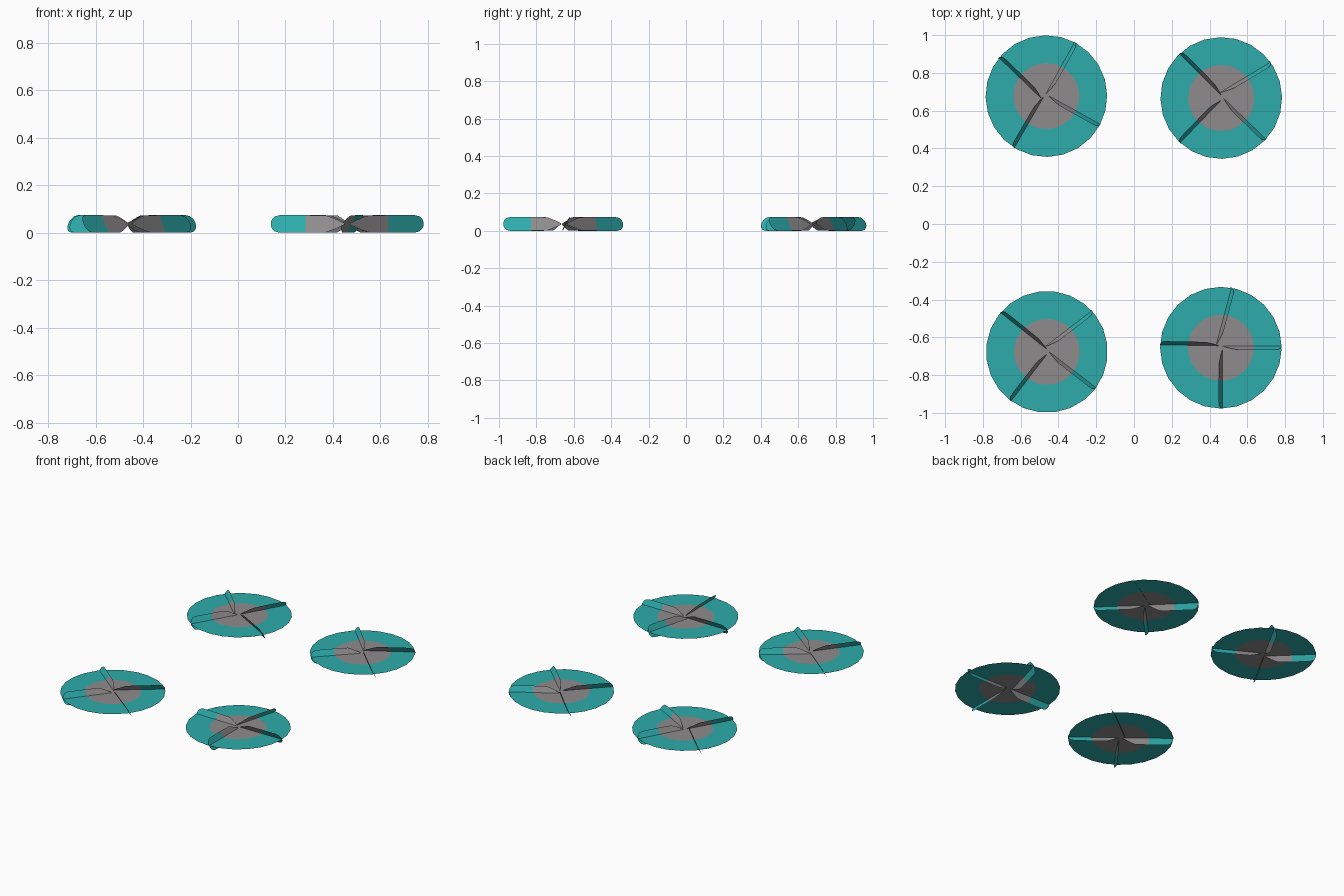
import bpy, bmesh, math

if "Cube" in bpy.data.objects:
    bpy.data.objects.remove(bpy.data.objects["Cube"])

R, HUB, Z = 0.322, 0.175, 0.037      # disc radius, grey radius, disc height
TILT = math.radians(28)              # blade lean away from vertical


def material(name, col):
    m = bpy.data.materials.new(name)
    m.diffuse_color = (*col, 1)
    m.use_nodes = True
    m.node_tree.nodes["Principled BSDF"].inputs["Base Color"].default_value = m.diffuse_color
    return m


MATS = [material("teal", (0.027, 0.41, 0.41)), material("grey", (0.27, 0.26, 0.26))]


def finish(bm, name, loc, rot):
    me = bpy.data.meshes.new(name)
    bm.to_mesh(me)
    bm.free()
    for m in MATS:
        me.materials.append(m)
    ob = bpy.data.objects.new(name, me)
    ob.location = loc
    ob.rotation_euler.z = math.radians(rot)
    bpy.context.collection.objects.link(ob)


# spinning disc: flat sheet with grey centre and teal rim
def disc(name, loc, rot, n=24):
    bm = bmesh.new()
    rings = [[bm.verts.new((r * math.cos(2 * math.pi * i / n), r * math.sin(2 * math.pi * i / n), Z))
              for i in range(n)] for r in (HUB, R)]
    bm.faces.new(rings[0]).material_index = 1
    for i in range(n):
        j = (i + 1) % n
        bm.faces.new((rings[0][i], rings[1][i], rings[1][j], rings[0][j]))
    finish(bm, name, loc, rot)


# blade outline: (distance from centre, half width)
OUTLINE = [(0.012, 0.004), (0.04, 0.019), (0.065, 0.031), (0.09, 0.040), (HUB, 0.0415),
           (0.285, 0.0415), (0.305, 0.036), (0.317, 0.022), (0.322, 0.008)]
# blade layout: (angle, sideways offset)
BLADES = [(0, 0.008), (75, 0.028), (179, -0.010), (270, 0.008)]


# four tilted sheet blades
def blades(name, loc, rot):
    bm = bmesh.new()
    for ang, off in BLADES:
        c, s = math.cos(math.radians(ang)), math.sin(math.radians(ang))
        rows = []
        for r, w in OUTLINE:
            row = []
            for k in (-1, 1):
                t = off + k * w * math.sin(TILT)
                row.append(bm.verts.new((r * c - t * s, r * s + t * c, Z - k * w * math.cos(TILT))))
            rows.append(row)
        for i in range(len(rows) - 1):
            f = bm.faces.new((rows[i][0], rows[i + 1][0], rows[i + 1][1], rows[i][1]))
            f.material_index = 1 if OUTLINE[i][0] < HUB else 0
    finish(bm, name, loc, rot)


ROTORS = [("front_right", 0.46, -0.655, 0), ("front_left", -0.461, -0.677, -37.5),
          ("back_right", 0.462, 0.667, -44), ("back_left", -0.464, 0.677, 61)]
for name, x, y, rot in ROTORS:
    disc(name + "_disc", (x, y, 0), rot)
    blades(name + "_blades", (x, y, 0), rot)
